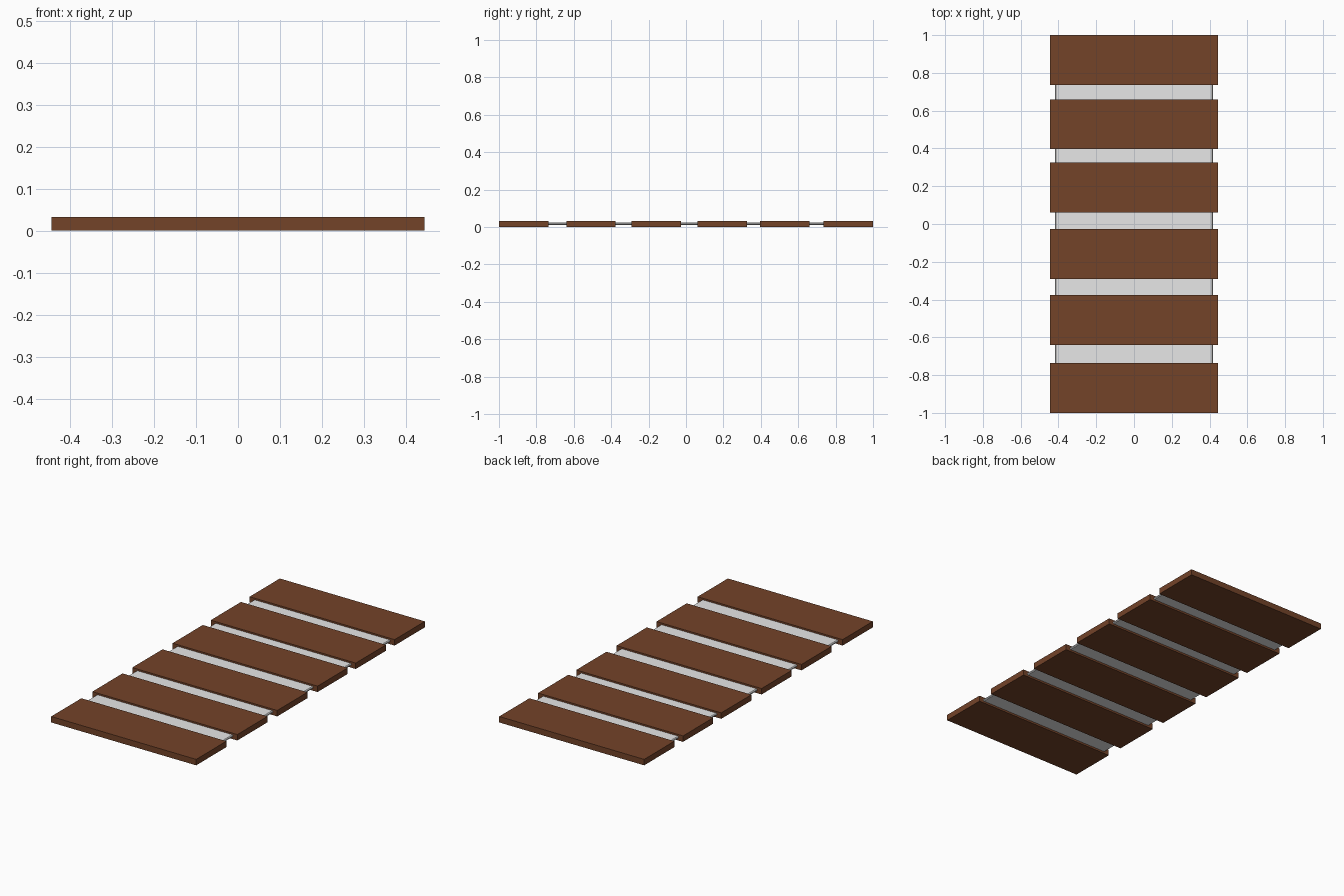
import bpy, bmesh

if "Cube" in bpy.data.objects:
    bpy.data.objects.remove(bpy.data.objects["Cube"])

def material(name, rgb):
    m = bpy.data.materials.new(name)
    m.diffuse_color = (*rgb, 1.0)
    m.use_nodes = True
    m.node_tree.nodes["Principled BSDF"].inputs["Base Color"].default_value = m.diffuse_color
    return m

brown = material("brown wood", (0.172, 0.056, 0.022))
grey = material("light grey", (0.8, 0.8, 0.8))

def box(name, x, y0, y1, z0, z1, mat):
    """Axis-aligned box spanning -x..x, y0..y1, z0..z1."""
    bm = bmesh.new()
    bmesh.ops.create_cube(bm, size=1)
    for v in bm.verts:
        v.co = (v.co.x * 2 * x,
                y0 + (v.co.y + 0.5) * (y1 - y0),
                z0 + (v.co.z + 0.5) * (z1 - z0))
    me = bpy.data.meshes.new(name)
    bm.to_mesh(me)
    bm.free()
    me.materials.append(mat)
    ob = bpy.data.objects.new(name, me)
    bpy.context.collection.objects.link(ob)
    return ob

# Six planks, slightly unevenly spaced
plank_length = 0.264
for i, y in enumerate((-1.0, -0.640, -0.291, 0.062, 0.396, 0.736)):
    box(f"plank_{i + 1}", 0.444, y, y + plank_length, 0.0, 0.033, brown)

# Thin backing sheet running through the planks, with chamfered long edges
sheet = box("backing_sheet", 0.417, -0.95, 0.95, 0.011, 0.024, grey)
bm = bmesh.new()
bm.from_mesh(sheet.data)
long_edges = [e for e in bm.edges
              if abs(e.verts[0].co.y - e.verts[1].co.y) > 1]
bmesh.ops.bevel(bm, geom=long_edges, offset=0.004, segments=1, affect='EDGES')
bm.to_mesh(sheet.data)
bm.free()
